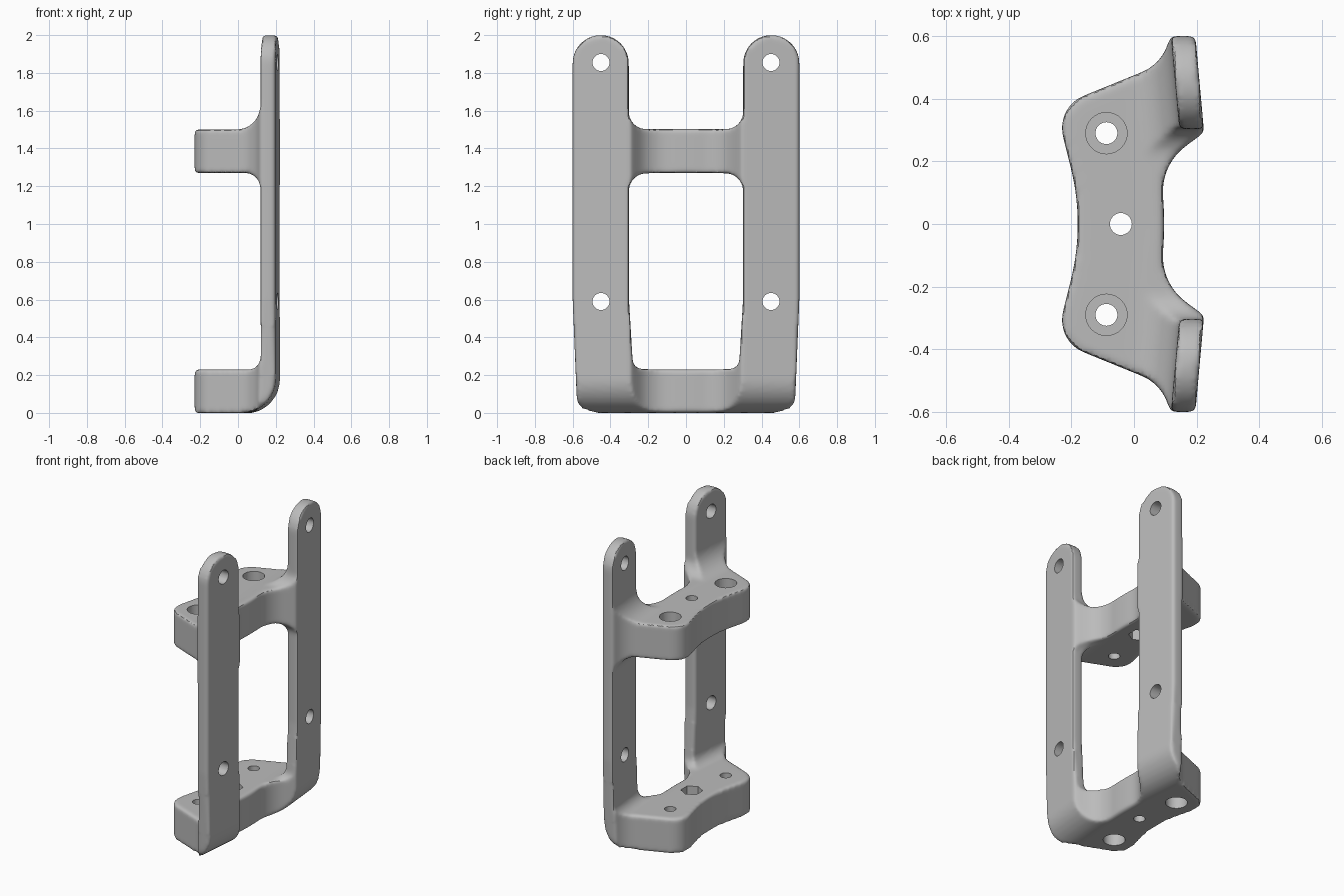
import bpy, bmesh, math
from mathutils import Vector, Matrix

default = bpy.data.objects.get("Cube")
if default:
    bpy.data.objects.remove(default)


def fillet(points, steps=10):
    """Round each corner of a closed outline of (a, b, radius)."""
    out = []
    for i, (a, b, r) in enumerate(points):
        p = Vector((a, b))
        if r == 0:
            out.append(p)
            continue
        u = (Vector(points[i - 1][:2]) - p).normalized()
        v = (Vector(points[(i + 1) % len(points)][:2]) - p).normalized()
        half = u.angle(v) / 2
        t = r / math.tan(half)
        centre = p + (u + v).normalized() * r / math.sin(half)
        start, end = p + u * t - centre, p + v * t - centre
        for k in range(steps + 1):
            out.append(centre + start.lerp(end, k / steps).normalized() * r)
    return out


def mirrored(half):
    return half + [(-a, b, r) for a, b, r in reversed(half) if a != 0]


def new_object(name, bm):
    bmesh.ops.recalc_face_normals(bm, faces=bm.faces)
    mesh = bpy.data.meshes.new(name)
    bm.to_mesh(mesh)
    bm.free()
    obj = bpy.data.objects.new(name, mesh)
    bpy.context.collection.objects.link(obj)
    return obj


def prism(name, outline, place, stations):
    """Sweep an outline through stations; place maps (a, b, station) to 3D."""
    bm = bmesh.new()
    rings = [[bm.verts.new(place(a, b, s)) for a, b in outline] for s in stations]
    bm.faces.new(rings[0])
    bm.faces.new(rings[-1])
    n = len(outline)
    for low, high in zip(rings, rings[1:]):
        for i in range(n):
            j = (i + 1) % n
            bm.faces.new((low[i], low[j], high[j], high[i]))
    return new_object(name, bm)


def cutter(name, holes):
    """Disjoint cylinders: (centre, radius, length, sides, along_x)."""
    bm = bmesh.new()
    for centre, radius, length, sides, along_x in holes:
        turn = Matrix.Rotation(math.pi / 2, 4, 'Y') if along_x else Matrix()
        bmesh.ops.create_cone(bm, cap_ends=True, segments=sides, radius1=radius,
                              radius2=radius, depth=length,
                              matrix=Matrix.Translation(centre) @ turn)
    return new_object(name, bm)


# Plan outline as (y, x): waisted bracket running out into the angled legs
plan = mirrored([(0, -.157, .73), (.373, -.25, .11), (.508, .082, .14),
                 (.605, .12, .01), (.605, .2, .01), (.295, .228, .03),
                 (.19, .085, .18), (0, .099, 1.0)])
frame = prism("mounting_frame", fillet(plan),
              lambda y, x, z: (x, y, z), (-.1, 2.1))

# Depth profile (x, z): thin leg with two shelves, skewed to follow the legs
depth = [(-.5, 0, 0), (.25, 0, .18), (.25, 2.1, 0), (.172, 2.1, 0),
         (.172, 1.5, .14), (-.5, 1.5, 0), (-.5, 1.27, 0), (.172, 1.27, .09),
         (.172, .23, .07), (-.5, .23, 0)]
depth_form = prism("depth_helper", fillet(depth),
                   lambda x, z, y: (x - .09 * abs(y), y, z), (-.7, 0, .7))

# Side silhouette (y, z): two round-topped legs joined below the notch
side = mirrored([(0, 1.502, 0), (.303, 1.502, .09), (.303, 2, .148),
                 (.6, 2, .148), (.6, .6, .3), (.575, -.003, .09),
                 (0, -.003, 0)])
side_form = prism("side_helper", fillet(side),
                  lambda y, z, x: (x, y, z), (-.6, .6))

# Opening between the legs
opening = mirrored([(0, .232, 0), (.28, .232, .05), (.302, .6, .3),
                    (.302, 1.268, .09), (0, 1.268, 0)])
window = prism("window_helper", fillet(opening),
               lambda y, z, x: (x, y, z), (-.6, .6))

# Bolt holes through the legs and brackets
bolts = [((.17, s * .45, z), .045, .4, 32, True)
         for s in (-1, 1) for z in (.59, 1.855)]
bolts += [((-.088, s * .29, .75), .035, 2, 32, False) for s in (-1, 1)]
bolts += [((-.042, 0, .75), .035, 2, 32, False)]
bolt_holes = cutter("bolt_hole_helper", bolts)

# Counterbores on the outer faces, hexagonal nut pockets on the inner faces
pockets = [((-.088, s * .29, z), .066, .2, 32, False)
           for s in (-1, 1) for z in (0, 1.5)]
pockets += [((-.042, 0, z), .066, .16, 6, False) for z in (.23, 1.27)]
pocket_holes = cutter("pocket_helper", pockets)


def boolean(tool, operation):
    mod = frame.modifiers.new(tool.name, 'BOOLEAN')
    mod.object = tool
    mod.operation = operation
    mod.solver = 'EXACT'


# Shape the solid, soften its edges, then cut crisp holes
boolean(depth_form, 'INTERSECT')
boolean(side_form, 'INTERSECT')
boolean(window, 'DIFFERENCE')
remesh = frame.modifiers.new("even_mesh", 'REMESH')
remesh.mode = 'VOXEL'
remesh.voxel_size = .011
smooth = frame.modifiers.new("soft_edges", 'SMOOTH')
smooth.factor = .5
smooth.iterations = 8
boolean(bolt_holes, 'DIFFERENCE')
boolean(pocket_holes, 'DIFFERENCE')

bpy.context.view_layer.update()
graph = bpy.context.evaluated_depsgraph_get()
result = bpy.data.meshes.new_from_object(frame.evaluated_get(graph))
frame.modifiers.clear()
frame.data = result
for tool in (depth_form, side_form, window, bolt_holes, pocket_holes):
    bpy.data.objects.remove(tool)

# Single grey finish
grey = bpy.data.materials.new("plain_grey")
grey.use_nodes = True
colour = (.5, .5, .5, 1)
grey.diffuse_color = colour
grey.node_tree.nodes["Principled BSDF"].inputs["Base Color"].default_value = colour
frame.data.materials.clear()
frame.data.materials.append(grey)
for face in frame.data.polygons:
    face.material_index = 0

bpy.ops.object.select_all(action='DESELECT')
frame.select_set(True)
bpy.context.view_layer.objects.active = frame
bpy.ops.object.shade_smooth_by_angle(angle=math.radians(35))
